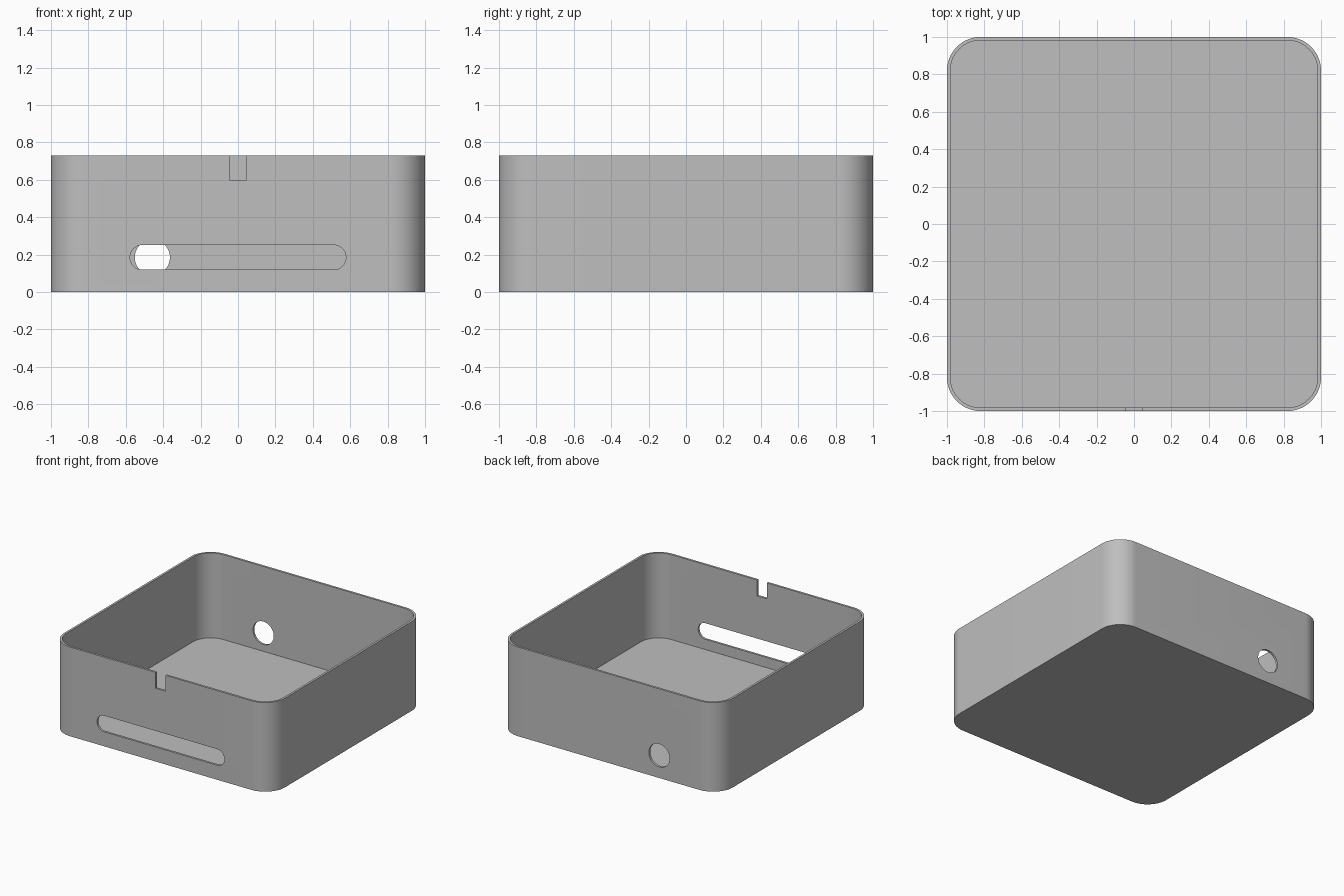
import bpy, bmesh
from math import sin, cos, pi
from mathutils import Matrix

HEIGHT, WALL, FLOOR, RADIUS = 0.73, 0.018, 0.035, 0.18

if "Cube" in bpy.data.objects:
    bpy.data.objects.remove(bpy.data.objects["Cube"])

grey = bpy.data.materials.new("plain grey")
grey.use_nodes = True
colour = (0.52, 0.52, 0.52, 1)
grey.diffuse_color = colour
grey.node_tree.nodes["Principled BSDF"].inputs["Base Color"].default_value = colour


def rounded_outline(half_w, half_h, radius, steps=16):
    """Corner arcs of a rounded rectangle, counter-clockwise."""
    points = []
    for quarter, (sx, sy) in enumerate([(1, 1), (-1, 1), (-1, -1), (1, -1)]):
        for i in range(steps + 1):
            a = (quarter + i / steps) * pi / 2
            points.append((sx * (half_w - radius) + radius * cos(a),
                           sy * (half_h - radius) + radius * sin(a)))
    return points


def prism(name, outline, low, high, matrix=Matrix()):
    """Extrude an outline from low to high, then place it."""
    bm = bmesh.new()
    face = bm.faces.new([bm.verts.new((x, y, low)) for x, y in outline])
    top = bmesh.ops.extrude_face_region(bm, geom=[face])["geom"]
    bmesh.ops.translate(bm, vec=(0, 0, high - low),
                        verts=[v for v in top if isinstance(v, bmesh.types.BMVert)])
    bmesh.ops.remove_doubles(bm, verts=bm.verts, dist=1e-5)
    bmesh.ops.transform(bm, matrix=matrix, verts=bm.verts)
    bmesh.ops.recalc_face_normals(bm, faces=bm.faces)
    mesh = bpy.data.meshes.new(name)
    bm.to_mesh(mesh)
    bm.free()
    mesh.materials.append(grey)
    obj = bpy.data.objects.new(name, mesh)
    bpy.context.collection.objects.link(obj)
    return obj


def through_wall(x, y, z):
    """Stand an outline upright in a front or back wall."""
    return Matrix.Translation((x, y, z)) @ Matrix.Rotation(pi / 2, 4, "X")


# Outer shell
case = prism("open_case", rounded_outline(1, 1, RADIUS), 0, HEIGHT)

# Hollow, front slot, front rim notch and round back hole
inner = 1 - WALL
notch = [(-0.045, -0.13), (0.045, -0.13), (0.045, 0.1), (-0.045, 0.1)]
cutters = [
    prism("hollow_cutter", rounded_outline(inner, inner, RADIUS - WALL), FLOOR, 1),
    prism("slot_cutter", rounded_outline(0.577, 0.066, 0.0659), -0.1, 0.1,
          through_wall(0, -1, 0.185)),
    prism("notch_cutter", notch, -0.1, 0.1, through_wall(0, -1, HEIGHT)),
    prism("hole_cutter", rounded_outline(0.094, 0.094, 0.094), -0.1, 0.1,
          through_wall(-0.458, 1, 0.185)),
]

bpy.ops.object.select_all(action="DESELECT")
bpy.context.view_layer.objects.active = case
case.select_set(True)
for cutter in cutters:
    cutter.hide_render = True
    cut = case.modifiers.new(cutter.name, "BOOLEAN")
    cut.operation = "DIFFERENCE"
    cut.solver = "EXACT"
    cut.object = cutter
    bpy.ops.object.modifier_apply(modifier=cut.name)
    bpy.data.objects.remove(cutter)

# Smooth rounded corners, crisp rims
bpy.ops.object.shade_smooth_by_angle(angle=pi / 6)
